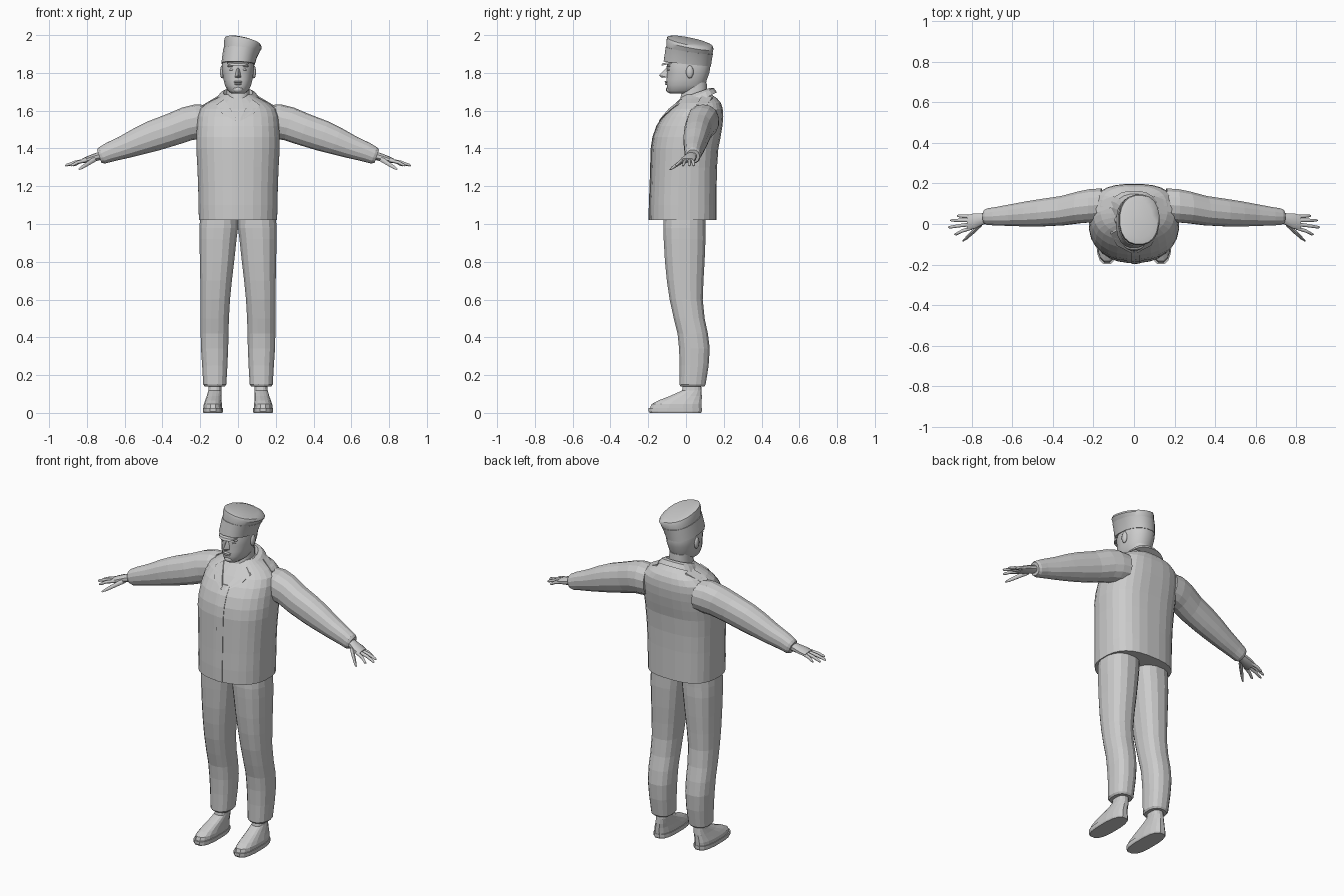
import bpy, bmesh, math
from mathutils import Vector
from mathutils.bvhtree import BVHTree

cube = bpy.data.objects.get("Cube")
if cube:
    bpy.data.objects.remove(cube, do_unlink=True)

grey = bpy.data.materials.new("plain_grey")
grey.use_nodes = True
grey.diffuse_color = (0.6, 0.6, 0.6, 1)
grey.node_tree.nodes["Principled BSDF"].inputs["Base Color"].default_value = (0.6, 0.6, 0.6, 1)


def finish(name, bm, smooth=None):
    """Turn a bmesh into a named object, flat or smooth by angle."""
    bmesh.ops.recalc_face_normals(bm, faces=bm.faces)
    mesh = bpy.data.meshes.new(name)
    bm.to_mesh(mesh)
    bm.free()
    mesh.materials.append(grey)
    obj = bpy.data.objects.new(name, mesh)
    bpy.context.collection.objects.link(obj)
    if smooth:
        bpy.ops.object.select_all(action='DESELECT')
        obj.select_set(True)
        bpy.context.view_layer.objects.active = obj
        bpy.ops.object.shade_smooth_by_angle(angle=math.radians(smooth))
    return obj


def ring(c, u, v, n, p, back=None):
    """Rounded-box section around c; the +v half may use its own exponent."""
    pts = []
    for i in range(n):
        a = 2 * math.pi * (i + 0.5) / n
        e = 2 / (back if back and math.sin(a) > 0 else p)
        s, t = (math.copysign(abs(f) ** e, f) for f in (math.cos(a), math.sin(a)))
        pts.append(Vector(c) + Vector(u) * s + Vector(v) * t)
    return pts


def level(z, w, front, back, x=0, n=20, p=2.3, pb=None, sx=0, sy=0):
    """Upright section from front to back, optionally sloped in x and y."""
    half = (back - front) / 2
    return ring((x, front + half, z), (w, 0, w * sx), (0, half, half * sy), n, p, pb)


def loft(name, rings, smooth=None):
    bm = bmesh.new()
    rows = [[bm.verts.new(p) for p in r] for r in rings]
    n = len(rows[0])
    for a, b in zip(rows, rows[1:]):
        for i in range(n):
            j = (i + 1) % n
            bm.faces.new((a[i], a[j], b[j], b[i]))
    bm.faces.new(rows[0])
    bm.faces.new(rows[-1])
    return finish(name, bm, smooth)


def tube(name, path, n=14, p=2.2, smooth=None):
    """Limb running along x: path of (x, y, z, half depth, half height)."""
    rings = []
    for i, (x, y, z, d, h) in enumerate(path):
        a, b = path[max(i - 1, 0)], path[min(i + 1, len(path) - 1)]
        run = Vector((b[0] - a[0], 0, b[2] - a[2])).normalized()
        rings.append(ring((x, y, z), (0, d, 0), (-run.z * h, 0, run.x * h), n, p))
    return loft(name, rings, smooth)


def hull(name, pts, smooth=None):
    bm = bmesh.new()
    for p in pts:
        bm.verts.new(p)
    bmesh.ops.convex_hull(bm, input=bm.verts)
    return finish(name, bm, smooth)


def ball(name, c, r):
    bm = bmesh.new()
    bmesh.ops.create_uvsphere(bm, u_segments=10, v_segments=8, radius=1)
    bmesh.ops.scale(bm, vec=r, verts=bm.verts)
    bmesh.ops.translate(bm, vec=c, verts=bm.verts)
    return finish(name, bm, 60)


# Jacket body
body = [(1.02, .208, -.193, .163), (1.1, .21, -.192, .163), (1.2, .212, -.188, .163),
        (1.3, .216, -.185, .165), (1.4, .222, -.182, .172), (1.46, .222, -.173, .184),
        (1.52, .218, -.152, .194), (1.57, .213, -.12, .198), (1.61, .2, -.085, .195),
        (1.64, .165, -.055, .186), (1.665, .115, -.03, .165), (1.685, .08, -.01, .135)]
jacket = loft("jacket", [level(*s, n=28, pb=2.7) for s in body])
tree = BVHTree.FromPolygons([v.co for v in jacket.data.vertices],
                            [f.vertices for f in jacket.data.polygons])


def patch(name, outline, from_top, thick=.009):
    """Thin plate laid on the jacket, seen from above or from the front."""
    bm = bmesh.new()
    low, high = [], []
    for a, b in outline:
        start = Vector((a, b, 3)) if from_top else Vector((a, -1, b))
        way = Vector((0, 0, -1)) if from_top else Vector((0, 1, 0))
        hit = tree.ray_cast(start, way)[0]
        if hit is None:
            continue
        low.append(bm.verts.new(hit + way * .005))
        high.append(bm.verts.new(hit - way * thick))
    n = len(low)
    bm.faces.new(low)
    bm.faces.new(high)
    for i in range(n):
        j = (i + 1) % n
        bm.faces.new((low[i], low[j], high[j], high[i]))
    return finish(name, bm)


# Front closing flap that follows the jacket front
flap = []
for z, w, front, back in body[:8]:
    flap.append([(-.012, front + .012, z), (-.012, front - .005, z),
                 (.03, front - .002, z), (.03, front + .012, z)])
loft("front_flap", flap)

# Neck, collar and head
loft("neck", [level(1.58, .07, -.05, .12), level(1.66, .062, -.032, .115),
              level(1.75, .06, -.01, .11)], 50)
loft("collar", [level(1.645, .122, -.045, .165, sy=.5), level(1.68, .098, -.03, .148, sy=.45),
                level(1.695, .078, -.02, .128, sy=.35), level(1.67, .066, -.02, .115, sy=.3)])
loft("head", [level(1.69, .035, -.085, .03), level(1.705, .055, -.1, .085),
              level(1.735, .07, -.103, .103), level(1.765, .078, -.104, .112),
              level(1.8, .083, -.1, .125), level(1.835, .086, -.104, .13),
              level(1.88, .08, -.09, .125)], 50)
hull("nose", [(0, -.095, 1.835), (.009, -.09, 1.83), (-.009, -.09, 1.83), (0, -.143, 1.787),
              (0, -.128, 1.774), (.018, -.096, 1.776), (-.018, -.096, 1.776)], 40)
ball("upper_lip", (0, -.102, 1.752), (.024, .011, .006))
ball("lower_lip", (0, -.1, 1.741), (.02, .012, .006))
ball("chin", (0, -.088, 1.712), (.028, .018, .018))

# Cap: tilted band and flared crown
loft("cap_band", [level(1.848, .089, -.12, .133, sx=-.03, sy=-.1),
                  level(1.89, .092, -.113, .139, .009, sx=-.07, sy=-.12),
                  level(1.92, .096, -.108, .144, .018, sx=-.1, sy=-.15)], 40)
loft("cap_crown", [level(1.918, .093, -.105, .141, .018, sx=-.1, sy=-.15),
                   level(1.95, .1, -.104, .146, .026, sx=-.18, sy=-.19),
                   level(1.965, .095, -.1, .141, .025, sx=-.2, sy=-.2),
                   level(1.973, .07, -.075, .115, .022, sx=-.2, sy=-.2)], 40)
loft("cap_peak", [level(1.848, .055, -.132, -.03, sy=.2), level(1.86, .06, -.126, -.03, sy=.2)], 40)

# Paired parts
for side, s in (("left", 1), ("right", -1)):
    def flip(path):
        return [(s * q[0],) + tuple(q[1:]) for q in path]

    ball(side + "_eye", (s * .034, -.09, 1.817), (.014, .008, .006))
    ball(side + "_brow", (s * .036, -.09, 1.836), (.024, .011, .006))
    ball(side + "_ear", (s * .084, .02, 1.805), (.012, .02, .034))

    # Collar lapel, breast flap and shoulder board
    patch(side + "_lapel", flip([(.075, 1.66), (.115, 1.63), (.085, 1.585), (.012, 1.545),
                                 (.012, 1.56), (.04, 1.61)]), False)
    patch(side + "_shoulder_board", flip([(.095, .14), (.19, .105), (.185, .055), (.1, .085)]), True)

    # Sleeve and cuff
    tube(side + "_sleeve", flip([(.16, .095, 1.545, .082, .085), (.215, .09, 1.542, .084, .092),
                                 (.27, .082, 1.53, .08, .09), (.35, .066, 1.5, .074, .086),
                                 (.45, .056, 1.466, .069, .082), (.52, .05, 1.44, .064, .074),
                                 (.6, .044, 1.408, .055, .062), (.68, .038, 1.38, .046, .052),
                                 (.72, .036, 1.363, .042, .046), (.735, .036, 1.358, .035, .037)]))

    # Hand with splayed fingers
    tube(side + "_palm", flip([(.71, .034, 1.365, .026, .022), (.75, .024, 1.355, .03, .021),
                               (.785, .015, 1.345, .039, .018), (.82, .008, 1.335, .038, .013)]),
         10, 2.4, 40)
    tips = [("little", .036, .872, .04), ("ring", .018, .905, .018),
            ("middle", -.001, .915, -.016), ("index", -.019, .885, -.05)]
    for finger, y, tx, ty in tips:
        mid = (.81 + tx) / 2
        tube(side + "_" + finger + "_finger",
             flip([(.8, y, 1.338, .01, .01), (mid, (y + ty) / 2, 1.327, .009, .009),
                   (tx - .008, ty, 1.312, .007, .007), (tx, ty, 1.308, .003, .003)]), 8, 2, 50)
    tube(side + "_thumb", flip([(.755, .0, 1.345, .014, .014), (.79, -.035, 1.323, .012, .012),
                                (.825, -.068, 1.3, .009, .009), (.843, -.083, 1.288, .004, .004)]),
         8, 2, 50)

    # Trouser leg
    leg = [(1.06, .1, -.118, .105, .1), (.98, .104, -.122, .104, .102),
           (.92, .1, -.12, .105, .106), (.8, .092, -.113, .1, .111),
           (.7, .085, -.103, .094, .116), (.6, .079, -.088, .09, .12),
           (.5, .076, -.066, .1, .123), (.42, .075, -.046, .117, .124),
           (.34, .073, -.038, .127, .124), (.25, .068, -.035, .121, .123),
           (.15, .062, -.036, .105, .123), (.14, .054, -.03, .098, .123)]
    loft(side + "_trouser_leg", [level(z, w, f, b, s * x, 16, 2.4) for z, w, f, b, x in leg])

    # Shoe: flat sole and sloping upper
    loft(side + "_sole", [level(0, .051, -.194, .082, s * .133, 16, 2.7),
                          level(.008, .054, -.2, .086, s * .133, 16, 2.7),
                          level(.026, .054, -.2, .086, s * .133, 16, 2.7)])
    upper = [(.026, .05, -.192, .084, .133), (.046, .049, -.185, .085, .133),
             (.065, .044, -.15, .085, .131), (.09, .039, -.085, .085, .127),
             (.118, .035, -.022, .083, .123), (.18, .033, -.01, .078, .12)]
    loft(side + "_shoe", [level(z, w, f, b, s * x, 16, 2.5) for z, w, f, b, x in upper])
